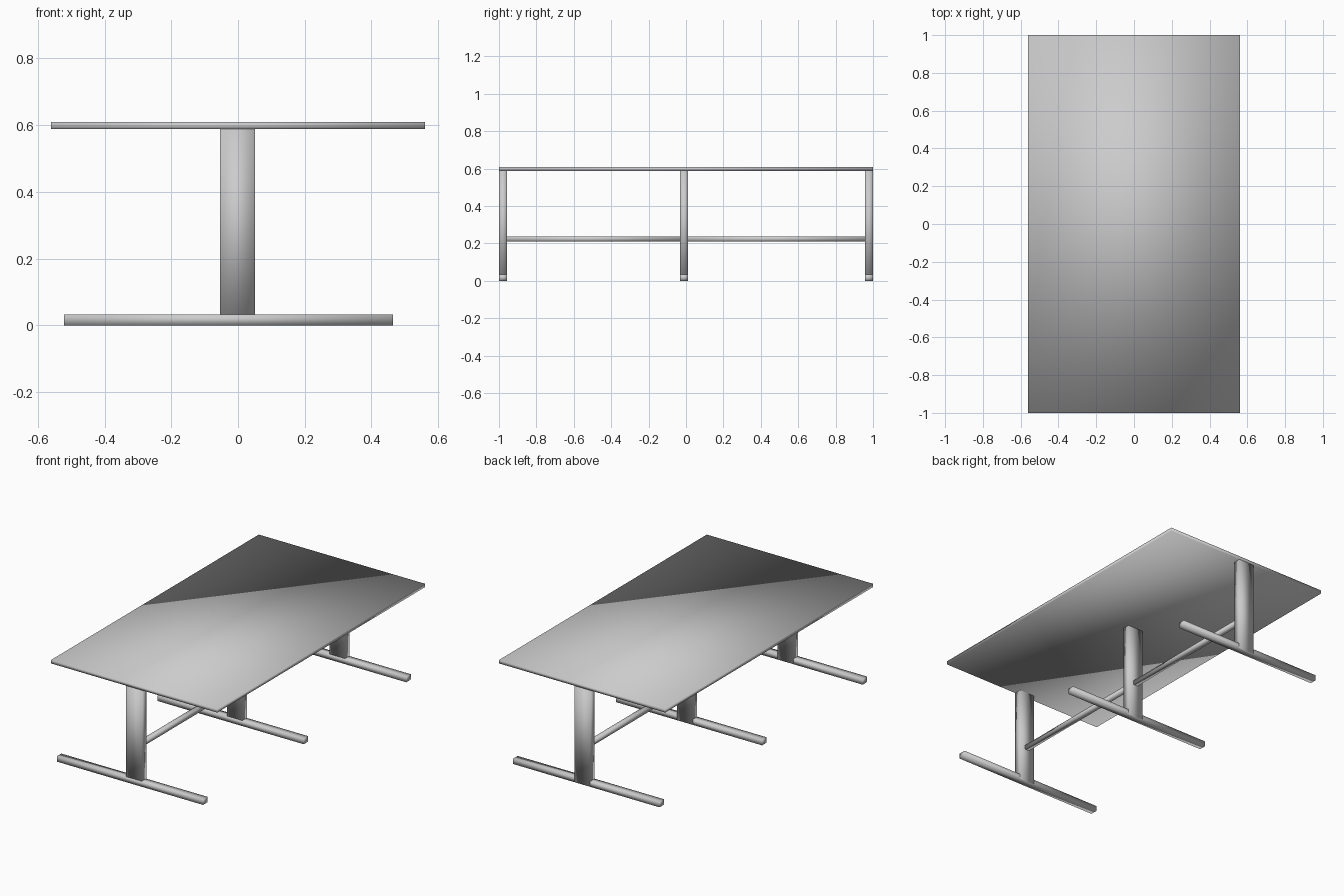
import bpy

if "Cube" in bpy.data.objects:
    bpy.data.objects.remove(bpy.data.objects["Cube"], do_unlink=True)

grey = bpy.data.materials.new("light grey")
grey.use_nodes = True
colour = (0.6, 0.6, 0.6, 1)
grey.diffuse_color = colour
grey.node_tree.nodes["Principled BSDF"].inputs["Base Color"].default_value = colour


def box(name, x, y, z):
    """Softly shaded box spanning the given (low, high) ranges."""
    spans = (x, y, z)
    bpy.ops.mesh.primitive_cube_add(size=1)
    obj = bpy.context.object
    obj.name = name
    for v in obj.data.vertices:
        v.co = [hi if c > 0 else lo for c, (lo, hi) in zip(v.co, spans)]
    obj.data.materials.append(grey)
    bpy.ops.object.shade_smooth()
    return obj


TOP_Z = 0.588
FOOT_Z = 0.033
DEPTH = 0.044
frames = {"front": -1.0, "middle": -0.032, "back": 1.0 - DEPTH}

# Tabletop
box("tabletop", (-0.56, 0.56), (-1, 1), (TOP_Z, 0.609))

# Posts and feet
for place, y in frames.items():
    box(place + "_foot", (-0.521, 0.465), (y, y + DEPTH - 0.001), (0, FOOT_Z))
    box(place + "_post", (-0.054, 0.051), (y + 0.001, y + DEPTH), (0.002, TOP_Z))

# Stretchers between neighbouring posts
starts = list(frames.values())
for name, a, b in zip(("front", "back"), starts, starts[1:]):
    box(name + "_stretcher", (-0.016, 0.014), (a + DEPTH, b), (0.211, 0.236))
